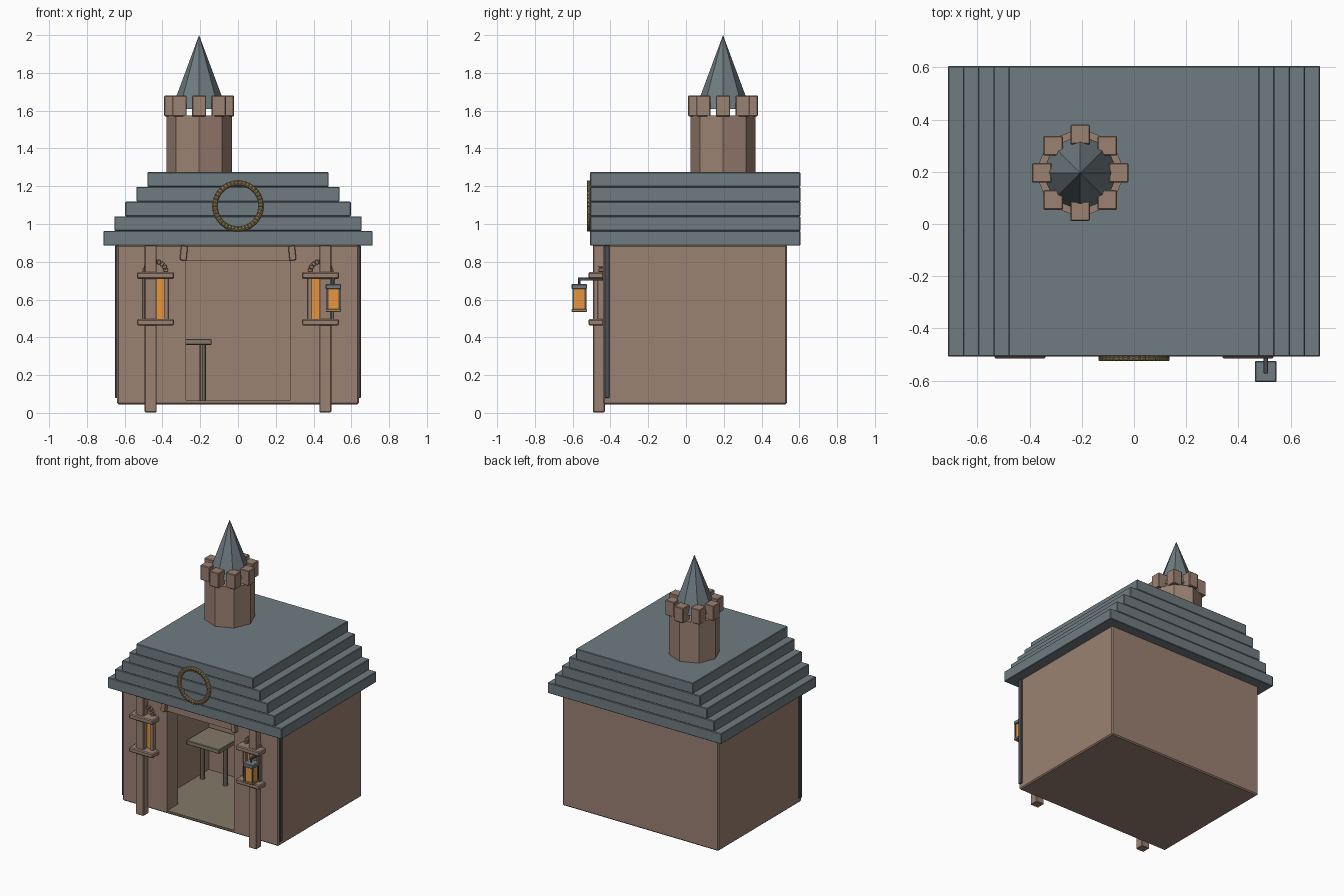
import bpy, bmesh, math
from mathutils import Matrix

if "Cube" in bpy.data.objects:
    bpy.data.objects.remove(bpy.data.objects["Cube"])


def material(name, rgb):
    m = bpy.data.materials.new(name)
    m.diffuse_color = (*rgb, 1)
    m.use_nodes = True
    m.node_tree.nodes["Principled BSDF"].inputs["Base Color"].default_value = m.diffuse_color
    return m


WALL = material("clay", (0.33, 0.22, 0.17))
SLATE = material("slate", (0.16, 0.20, 0.22))
WOOD = material("old_wood", (0.23, 0.19, 0.14))
IRON = material("iron", (0.07, 0.08, 0.09))
GOLD = material("brass", (0.34, 0.24, 0.10))
GLOW = material("glow", (0.80, 0.30, 0.05))


def finish(name, bm, mat):
    bmesh.ops.recalc_face_normals(bm, faces=bm.faces)
    me = bpy.data.meshes.new(name)
    bm.to_mesh(me)
    bm.free()
    ob = bpy.data.objects.new(name, me)
    bpy.context.collection.objects.link(ob)
    me.materials.append(mat)
    return ob


def box(name, x, y, z, mat, bevel=0.004, tilt=0):
    """Box from three (min, max) ranges, tilted about its own y axis."""
    bm = bmesh.new()
    bmesh.ops.create_cube(bm, size=1)
    bmesh.ops.scale(bm, vec=(x[1] - x[0], y[1] - y[0], z[1] - z[0]), verts=bm.verts)
    if bevel:
        bmesh.ops.bevel(bm, geom=bm.edges[:], offset=bevel, segments=1, affect='EDGES')
    bmesh.ops.rotate(bm, matrix=Matrix.Rotation(tilt, 3, 'Y'), verts=bm.verts)
    bmesh.ops.translate(bm, vec=(sum(x) / 2, sum(y) / 2, sum(z) / 2), verts=bm.verts)
    return finish(name, bm, mat)


def cone(name, x, y, z0, z1, r0, r1, sides, mat):
    bm = bmesh.new()
    bmesh.ops.create_cone(bm, cap_ends=True, segments=sides, radius1=r0, radius2=r1,
                          depth=z1 - z0)
    bmesh.ops.remove_doubles(bm, verts=bm.verts, dist=1e-5)
    bmesh.ops.translate(bm, vec=(x, y, (z0 + z1) / 2), verts=bm.verts)
    return finish(name, bm, mat)


def cut(ob, x, y, z):
    cutter = box("cutter", x, y, z, WALL, 0)
    cutter.hide_render = True
    mod = ob.modifiers.new("cut", 'BOOLEAN')
    mod.operation, mod.object, mod.solver = 'DIFFERENCE', cutter, 'EXACT'
    bpy.context.view_layer.objects.active = ob
    bpy.ops.object.modifier_apply(modifier="cut")
    bpy.data.objects.remove(cutter)


def span(centre, half):
    return (centre - half, centre + half)


# House body with a hollow room and a doorway
body = box("house_body", (-0.64, 0.64), (-0.44, 0.535), (0.045, 0.89), WALL, 0.008)
cut(body, (-0.42, 0.42), (-0.31, 0.26), (0.063, 0.87))
cut(body, (-0.275, 0.275), (-0.6, -0.2), (0.063, 0.805))
box("room_floor", (-0.42, 0.42), (-0.31, 0.26), (0.05, 0.066), WOOD, 0)
box("threshold", (-0.274, 0.274), (-0.436, -0.31), (0.05, 0.066), WOOD, 0)

# Stepped roof
for i, half in enumerate((0.713, 0.655, 0.597, 0.538, 0.48)):
    z = 0.885 + 0.078 * i
    box(f"roof_step_{i + 1}", (-half, half), (-0.508, 0.605), (z, z + 0.078), SLATE)

# Turret with battlements and spire
TX, TY = -0.206, 0.196
cone("turret", TX, TY, 1.22, 1.575, 0.173, 0.173, 8, WALL).data.transform(Matrix())
for i in range(8):
    a = i * math.pi / 4
    box(f"merlon_{i + 1}", span(TX + 0.147 * math.cos(a), 0.0375),
        span(TY + 0.147 * math.sin(a), 0.0375), (1.57, 1.68), WALL)
cone("spire", TX, TY, 1.61, 2.0, 0.145, 0, 8, SLATE)

# Brass ring on the gable, bound with small bands
bpy.ops.mesh.primitive_torus_add(major_radius=0.122, minor_radius=0.013, major_segments=40,
                                 minor_segments=8, location=(0, -0.511, 1.095),
                                 rotation=(math.pi / 2, 0, 0))
ring = bpy.context.object
ring.name = "gable_ring"
ring.data.materials.append(GOLD)
bpy.ops.object.shade_smooth_by_angle()
for i in range(40):
    a = i * math.tau / 40
    box(f"ring_band_{i + 1}", span(0.122 * math.cos(a), 0.014), span(-0.511, 0.014),
        span(1.095 + 0.122 * math.sin(a), 0.004), GOLD, 0.003, -a)

# Mirrored front details
for side, s in (("left", -1), ("right", 1)):
    c = s * 0.437
    box(f"post_{side}", span(s * 0.4625, 0.032), (-0.492, -0.43), (0.003, 0.888), WALL)
    box(f"upper_rail_{side}", span(c, 0.098), (-0.516, -0.435), (0.71, 0.745), WALL, 0.006)
    box(f"window_sill_{side}", span(c, 0.098), (-0.516, -0.435), (0.463, 0.496), WALL, 0.006)
    box(f"window_pane_{side}", span(c, 0.044), (-0.45, -0.435), (0.49, 0.715), GLOW, 0)
    for e in (-1, 1):
        box(f"window_jamb_{side}_{'inner' if e * s < 0 else 'outer'}",
            span(c + e * 0.056, 0.012), (-0.468, -0.435), (0.49, 0.715), WALL, 0.002)
    for i in range(9):
        a = math.pi * (i + 0.5) / 9
        box(f"arch_stone_{side}_{i + 1}", span(c + 0.056 * math.cos(a), 0.012),
            (-0.462, -0.435), span(0.745 + 0.056 * math.sin(a), 0.008), WALL, 0.002, -a)
    box(f"door_bracket_{side}", span(s * 0.287, 0.018), (-0.47, -0.43), (0.807, 0.885),
        WALL, 0.003, -s * 0.1)
    box(f"corner_strip_{side}", span(s * 0.643, 0.007), (-0.432, -0.405), (0.08, 0.885),
        IRON, 0.002)

# Table inside the room
box("table_top", (-0.41, -0.14), (-0.02, 0.24), (0.36, 0.392), WOOD)
for side, x in (("left", -0.375), ("right", -0.187)):
    cone(f"table_leg_{side}", x, 0.12, 0.06, 0.365, 0.018, 0.018, 8, WOOD)

# Hanging lantern
LX, LY = 0.505, -0.565
box("lantern_arm", span(LX, 0.009), (-0.572, -0.44), (0.7, 0.717), IRON, 0.002)
cone("lantern_hook", LX, LY, 0.675, 0.705, 0.006, 0.006, 8, IRON)
box("lantern_cap", span(LX, 0.041), span(LY, 0.041), (0.655, 0.682), SLATE)
box("lantern_glass", span(LX, 0.032), span(LY, 0.032), (0.548, 0.657), GLOW, 0)
box("lantern_base", span(LX, 0.04), span(LY, 0.04), (0.535, 0.55), GOLD, 0.002)
for i, (sx, sy) in enumerate(((-1, -1), (1, -1), (-1, 1), (1, 1))):
    box(f"lantern_bar_{i + 1}", span(LX + sx * 0.032, 0.005), span(LY + sy * 0.032, 0.005),
        (0.545, 0.66), IRON, 0)
